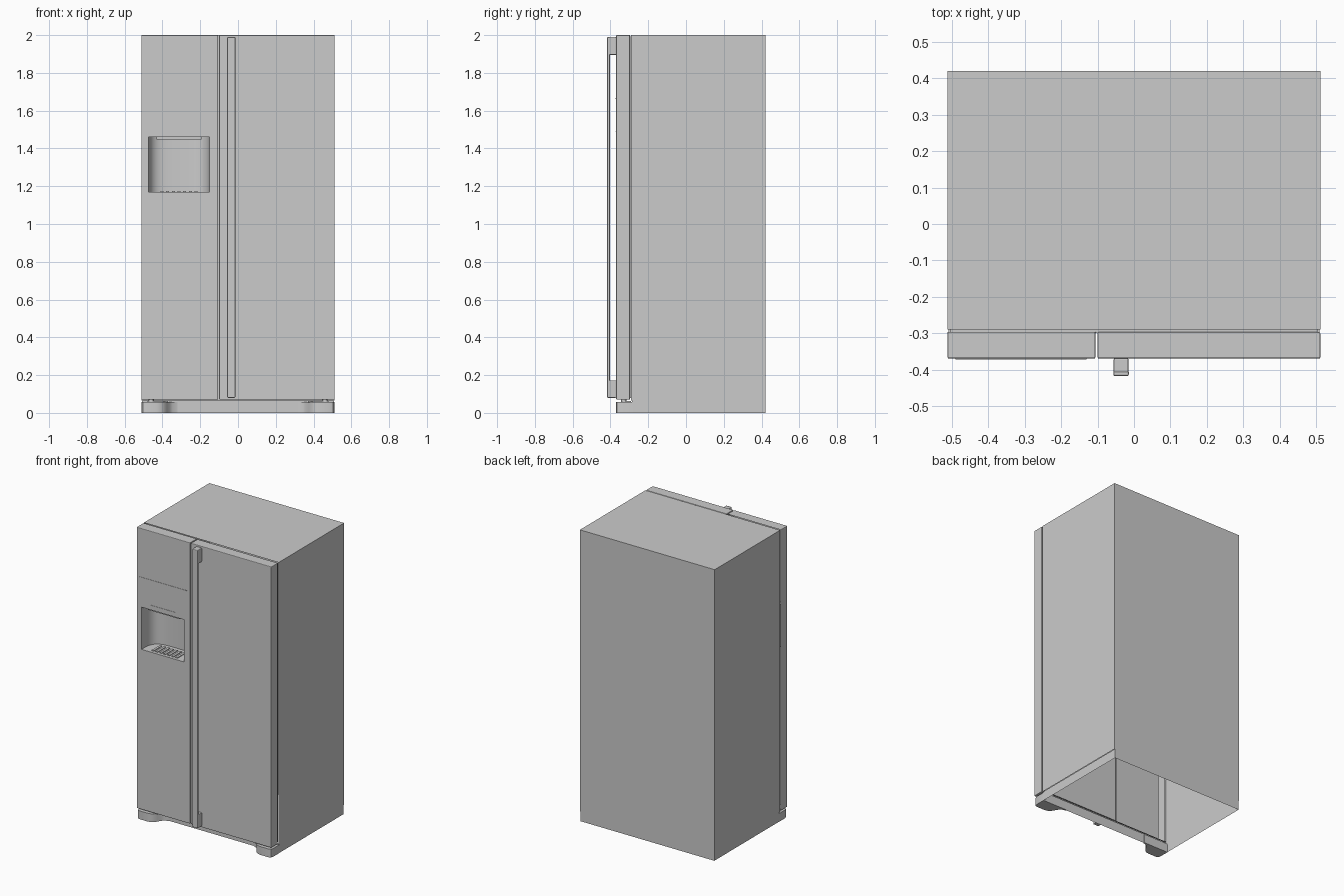
import bpy, bmesh, math
from mathutils import Vector

if "Cube" in bpy.data.objects:
    bpy.data.objects.remove(bpy.data.objects["Cube"])

SIDES = {'left': (-1, 0, 0), 'right': (1, 0, 0), 'front': (0, -1, 0),
         'back': (0, 1, 0), 'bottom': (0, 0, -1), 'top': (0, 0, 1)}


def finish(bm, name, bevel=0.0, segments=2):
    me = bpy.data.meshes.new(name)
    bm.to_mesh(me)
    bm.free()
    ob = bpy.data.objects.new(name, me)
    bpy.context.collection.objects.link(ob)
    if bevel:
        m = ob.modifiers.new('edge_round', 'BEVEL')
        m.width, m.segments, m.limit_method = bevel, segments, 'ANGLE'
    return ob


def box_bm(lo, hi, open_sides=()):
    bm = bmesh.new()
    bmesh.ops.create_cube(bm, size=1)
    lo, hi = Vector(lo), Vector(hi)
    for v in bm.verts:
        v.co = Vector([lo[i] + (v.co[i] + 0.5) * (hi[i] - lo[i]) for i in range(3)])
    bm.normal_update()
    gone = [f for f in bm.faces for s in open_sides if f.normal.dot(Vector(SIDES[s])) > 0.9]
    bmesh.ops.delete(bm, geom=gone, context='FACES')
    return bm


def box(name, lo, hi, open_sides=(), bevel=0.0):
    return finish(box_bm(lo, hi, open_sides), name, bevel)


def prism(name, outline, z0, z1, closed=True):
    """Vertical walls along a plan outline, with floor and ceiling."""
    bm = bmesh.new()
    low = [bm.verts.new((x, y, z0)) for x, y in outline]
    high = [bm.verts.new((x, y, z1)) for x, y in outline]
    n = len(outline)
    for i in range(n if closed else n - 1):
        j = (i + 1) % n
        bm.faces.new((low[i], low[j], high[j], high[i]))
    bm.faces.new(low[::-1])
    bm.faces.new(high)
    if closed:
        bmesh.ops.recalc_face_normals(bm, faces=bm.faces)
    return finish(bm, name)


def smooth(ob, angle=35):
    bpy.ops.object.select_all(action='DESELECT')
    ob.select_set(True)
    bpy.context.view_layer.objects.active = ob
    bpy.ops.object.shade_smooth_by_angle(angle=math.radians(angle))


W, FRONT, BACK = 0.512, -0.37, 0.42
SPLIT = -0.103

# Hollow cabinet, its skirt and the recessed door seal
box('cabinet', (-W, -0.29, 0.065), (W, BACK, 2), ('bottom', 'front'))
box('skirt', (-W + 0.003, -0.285, 0), (W - 0.003, BACK, 0.065), ('bottom', 'top'))
box('door_seal', (-W + 0.008, -0.299, 0.078), (W - 0.008, -0.288, 1.992), ('front', 'back'))

# Right door
box('right_door', (SPLIT + 0.003, FRONT, 0.07), (W, -0.297, 2), bevel=0.004)

# Left door, open behind, with a dispenser opening in its front
X0, X1, Z0, Z1 = -0.475, -0.15, 1.17, 1.46
bm = box_bm((-W, FRONT, 0.07), (SPLIT - 0.003, -0.297, 2), ('back',))
for co, no in (((X0, 0, 0), (1, 0, 0)), ((X1, 0, 0), (1, 0, 0)),
               ((0, 0, Z0), (0, 0, 1)), ((0, 0, Z1), (0, 0, 1))):
    bmesh.ops.bisect_plane(bm, geom=bm.verts[:] + bm.edges[:] + bm.faces[:],
                           plane_co=co, plane_no=no)
hole = []
for f in bm.faces:
    c = f.calc_center_median()
    if abs(c.y - FRONT) < 1e-4 and X0 < c.x < X1 and Z0 < c.z < Z1:
        hole.append(f)
bmesh.ops.delete(bm, geom=hole, context='FACES')
finish(bm, 'left_door', 0.004)

# Curved dispenser niche
cx, hw, depth, n = (X0 + X1) / 2, (X1 - X0) / 2, 0.14, 24
arc = []
for i in range(n + 1):
    a = math.pi * (1 - i / n)
    c, s = math.cos(a), max(0.0, math.sin(a))
    arc.append((cx + hw * math.copysign(abs(c) ** 0.55, c), FRONT + depth * s ** 0.6))
niche = prism('dispenser_niche', arc, Z0, Z1, closed=False)
smooth(niche)

# Dispenser fittings: upper lip, drip slats, panel seams
box('dispenser_lip', (cx - 0.12, FRONT + 0.012, Z1 - 0.012), (cx + 0.12, FRONT + 0.1, Z1))
for i in range(7):
    x = cx - 0.09 + i * 0.03
    box('drip_slat', (x - 0.008, FRONT + 0.02, Z0), (x + 0.008, FRONT + 0.11, Z0 + 0.005))
box('panel_seam', (-0.49, FRONT - 0.002, 1.663), (-0.13, FRONT + 0.002, 1.666))
box('control_seam', (-0.41, FRONT - 0.002, 1.490), (-0.22, FRONT + 0.002, 1.493))

# Handle: long bar on two end mounts
HX0, HX1 = -0.057, -0.014
box('handle_bar', (HX0, -0.418, 0.08), (HX1, -0.403, 1.99), bevel=0.005)
for name, a, b in (('lower', 0.08, 0.172), ('upper', 1.895, 1.99)):
    box(name + '_handle_mount', (HX0 + 0.001, -0.41, a), (HX1 - 0.001, FRONT + 0.001, b), bevel=0.004)

# Front feet with a swept outline, and the door hinges above them
foot = [(-0.510, -0.28), (-0.510, -0.350), (-0.504, -0.364), (-0.490, -0.370),
        (-0.430, -0.370), (-0.408, -0.366), (-0.390, -0.354), (-0.376, -0.334),
        (-0.362, -0.310), (-0.346, -0.296), (-0.320, -0.288), (-0.320, -0.28)]
for side, s in (('left', 1), ('right', -1)):
    smooth(prism(side + '_front_foot', [(s * x, y) for x, y in foot], 0, 0.057))
    xa, xb = sorted((-0.48 * s, -0.37 * s))
    box(side + '_hinge_plate', (xa, -0.345, 0.055), (xb, -0.29, 0.063))
    bm = bmesh.new()
    bmesh.ops.create_cone(bm, cap_ends=True, segments=16, radius1=0.014, radius2=0.014, depth=0.016)
    bmesh.ops.translate(bm, verts=bm.verts, vec=(-0.46 * s, -0.33, 0.064))
    smooth(finish(bm, side + '_hinge_pin'))
